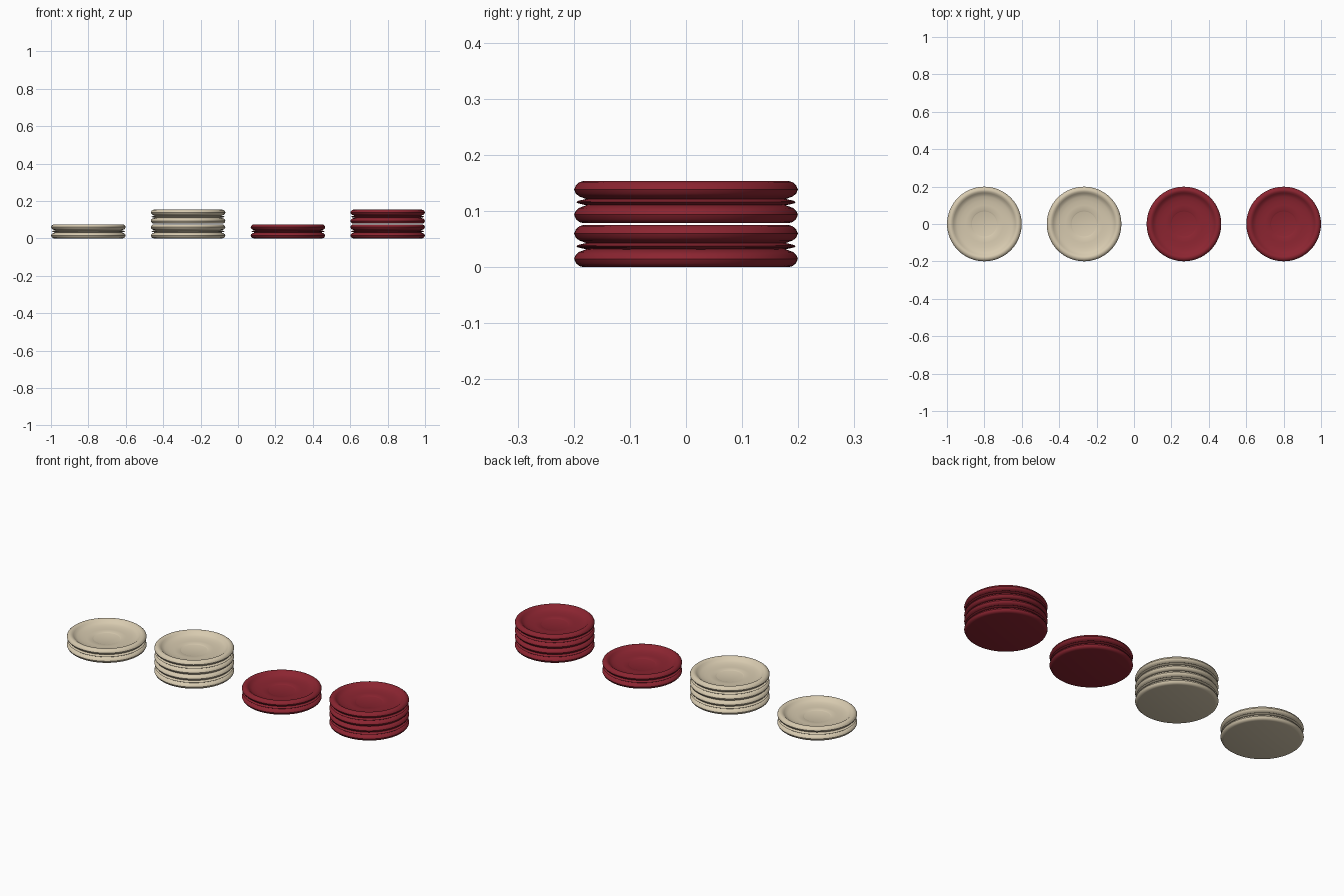
import bpy, bmesh, math

if "Cube" in bpy.data.objects:
    bpy.data.objects.remove(bpy.data.objects["Cube"])

def material(name, rgb):
    m = bpy.data.materials.new(name)
    m.diffuse_color = (*rgb, 1)
    m.use_nodes = True
    m.node_tree.nodes["Principled BSDF"].inputs["Base Color"].default_value = m.diffuse_color
    return m

cream = material("cream", (0.68, 0.59, 0.43))
red = material("dark red", (0.26, 0.018, 0.030))

# Half profile (radius, height): flat base, two rounded rims, thin bead, dished top
PROFILE = [
    (0, .001), (.182, .001), (.190, .003), (.196, .008), (.1995, .016), (.1965, .023),
    (.191, .028), (.183, .031), (.178, .033), (.185, .0345), (.193, .0365), (.1955, .0385),
    (.193, .0405), (.185, .0425), (.178, .044), (.183, .046), (.191, .049),
    (.1965, .054), (.1995, .061), (.196, .069), (.190, .074), (.182, .0765),
    (.174, .075), (.166, .069), (.158, .062), (.146, .057), (.125, .053), (.100, .051),
    (.072, .050), (.069, .0485), (.066, .0475), (0, .0475)]

def checker(name, x, z, mat, segs=64):
    bm = bmesh.new()
    vs = [bm.verts.new((r, 0, h)) for r, h in PROFILE]
    es = [bm.edges.new(p) for p in zip(vs, vs[1:])]
    bmesh.ops.spin(bm, geom=vs + es, cent=(0, 0, 0), axis=(0, 0, 1),
                   angle=math.tau, steps=segs)
    bmesh.ops.remove_doubles(bm, verts=bm.verts, dist=1e-5)
    bmesh.ops.recalc_face_normals(bm, faces=bm.faces)
    for f in bm.faces:
        f.smooth = True
    me = bpy.data.meshes.new(name)
    bm.to_mesh(me)
    bm.free()
    me.materials.append(mat)
    ob = bpy.data.objects.new(name, me)
    bpy.context.collection.objects.link(ob)
    ob.location = (x, 0, z - .001)
    bpy.ops.object.select_all(action='DESELECT')
    ob.select_set(True)
    bpy.context.view_layer.objects.active = ob
    bpy.ops.object.shade_smooth_by_angle(angle=math.radians(40))

# Single and stacked pieces of each colour
for label, mat, xs in (("cream", cream, (-.8, -.267)), ("red", red, (.267, .8))):
    checker(label + "_single_checker", xs[0], 0, mat)
    checker(label + "_stack_lower_checker", xs[1], 0, mat)
    checker(label + "_stack_upper_checker", xs[1], .0785, mat)
